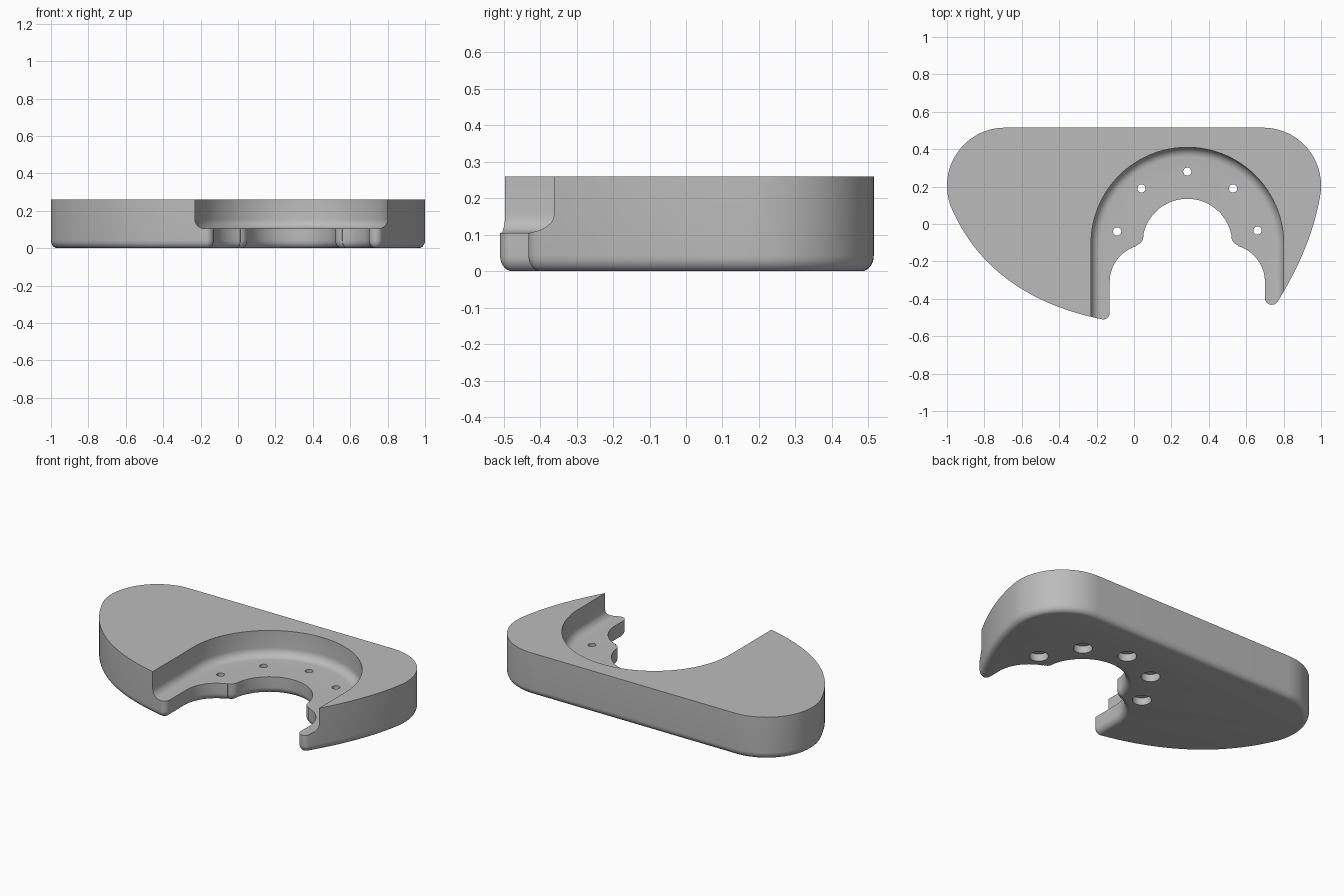
import bpy, bmesh
from math import sin, cos, pi, radians
from mathutils import Vector

if "Cube" in bpy.data.objects:
    bpy.data.objects.remove(bpy.data.objects["Cube"])

HEIGHT, FLOOR, AXIS = 0.26, 0.105, 0.285


def arc(cx, cy, r, a0, a1, n=16):
    angles = [radians(a0 + (a1 - a0) * i / n) for i in range(n + 1)]
    return [Vector((cx + r * cos(a), cy + r * sin(a))) for a in angles]


def bezier(a, b, c, n=28):
    a, b, c = Vector(a), Vector(b), Vector(c)
    ts = [i / n for i in range(1, n)]
    return [a * (1 - t) ** 2 + b * 2 * t * (1 - t) + c * t * t for t in ts]


def inset(pts, d):
    """Move a counterclockwise outline inward by d."""
    out = []
    for i, p in enumerate(pts):
        e1 = (p - pts[i - 1]).normalized()
        e2 = (pts[(i + 1) % len(pts)] - p).normalized()
        n1, n2 = Vector((-e1.y, e1.x)), Vector((-e2.y, e2.x))
        out.append(p + (n1 + n2) * d / (1 + n1.dot(n2)))
    return out


def loft(name, layers):
    """Solid from stacked (outline, z) layers, bottom first."""
    bm = bmesh.new()
    rings = [[bm.verts.new((p.x, p.y, z)) for p in pts] for pts, z in layers]
    bm.faces.new(rings[0][::-1])
    bm.faces.new(rings[-1])
    n = len(rings[0])
    for lo, hi in zip(rings, rings[1:]):
        for i in range(n):
            j = (i + 1) % n
            bm.faces.new((lo[i], lo[j], hi[j], hi[i]))
    bmesh.ops.recalc_face_normals(bm, faces=bm.faces)
    mesh = bpy.data.meshes.new(name)
    bm.to_mesh(mesh)
    bm.free()
    obj = bpy.data.objects.new(name, mesh)
    bpy.context.collection.objects.link(obj)
    return obj


def rounded(name, pts, z0, z1, rx, rz, steps=7):
    """Prism whose bottom edge is rounded."""
    layers = []
    for i in range(steps + 1):
        a = pi / 2 * i / steps
        layers.append((inset(pts, rx * (1 - sin(a))), z0 + rz * (1 - cos(a))))
    return loft(name, layers + [(pts, z1)])


def cut(obj, cutter):
    cutter.hide_render = True
    mod = obj.modifiers.new("cut", "BOOLEAN")
    mod.operation, mod.solver, mod.object = "DIFFERENCE", "EXACT", cutter
    bpy.context.view_layer.objects.active = obj
    bpy.ops.object.modifier_apply(modifier=mod.name)
    bpy.data.objects.remove(cutter)


# Body outline: back corners, sweeping sides, arm tips and stepped opening
right_corner = arc(0.69, 0.205, 0.31, -10, 90, 24)
left_corner = arc(-0.69, 0.205, 0.31, 90, 205, 28)
left_tip = arc(-0.165, -0.475, 0.035, 260, 360, 10)
right_tip = arc(0.737, -0.395, 0.037, 180, 330, 12)
step = arc(0.07, -0.31, 0.2, 180, 107) + arc(0, -0.065, 0.05, 285, 360, 8)
mirrored_step = [Vector((2 * AXIS - p.x, p.y)) for p in reversed(step)]
outline = (right_corner + left_corner
           + bezier(left_corner[-1], (-0.763, -0.388), left_tip[0])
           + left_tip + step + arc(AXIS, -0.105, 0.24, 169, 11, 32)
           + mirrored_step + right_tip
           + bezier(right_tip[-1], (0.95, -0.12), right_corner[0]))
body = rounded("body", outline, 0, HEIGHT, 0.034, 0.042)

# U-shaped pocket with a rounded floor edge
pocket = arc(AXIS, -0.105, 0.515, 0, 180, 64)
pocket += [Vector((AXIS - 0.515, -0.9)), Vector((AXIS + 0.515, -0.9))]
cut(body, rounded("pocket_cutter", pocket, FLOOR, 0.4, 0.05, 0.05))

# Screw holes, wider from below
for x, y in [(-0.09, -0.04), (0.04, 0.19), (AXIS, 0.28), (0.53, 0.19), (0.66, -0.035)]:
    for r, z0, z1 in [(0.022, -0.1, 0.2), (0.053, -0.1, 0.045)]:
        ring = arc(x, y, r, 0, 360, 32)[:-1]
        cut(body, loft("hole_cutter", [(ring, z0), (ring, z1)]))

# Grey material
grey = bpy.data.materials.new("grey")
grey.use_nodes = True
color = (0.5, 0.5, 0.5, 1)
grey.diffuse_color = color
grey.node_tree.nodes["Principled BSDF"].inputs["Base Color"].default_value = color
body.data.materials.clear()
body.data.materials.append(grey)

bpy.ops.object.select_all(action="DESELECT")
body.select_set(True)
bpy.context.view_layer.objects.active = body
bpy.ops.object.shade_smooth_by_angle(angle=radians(30))
